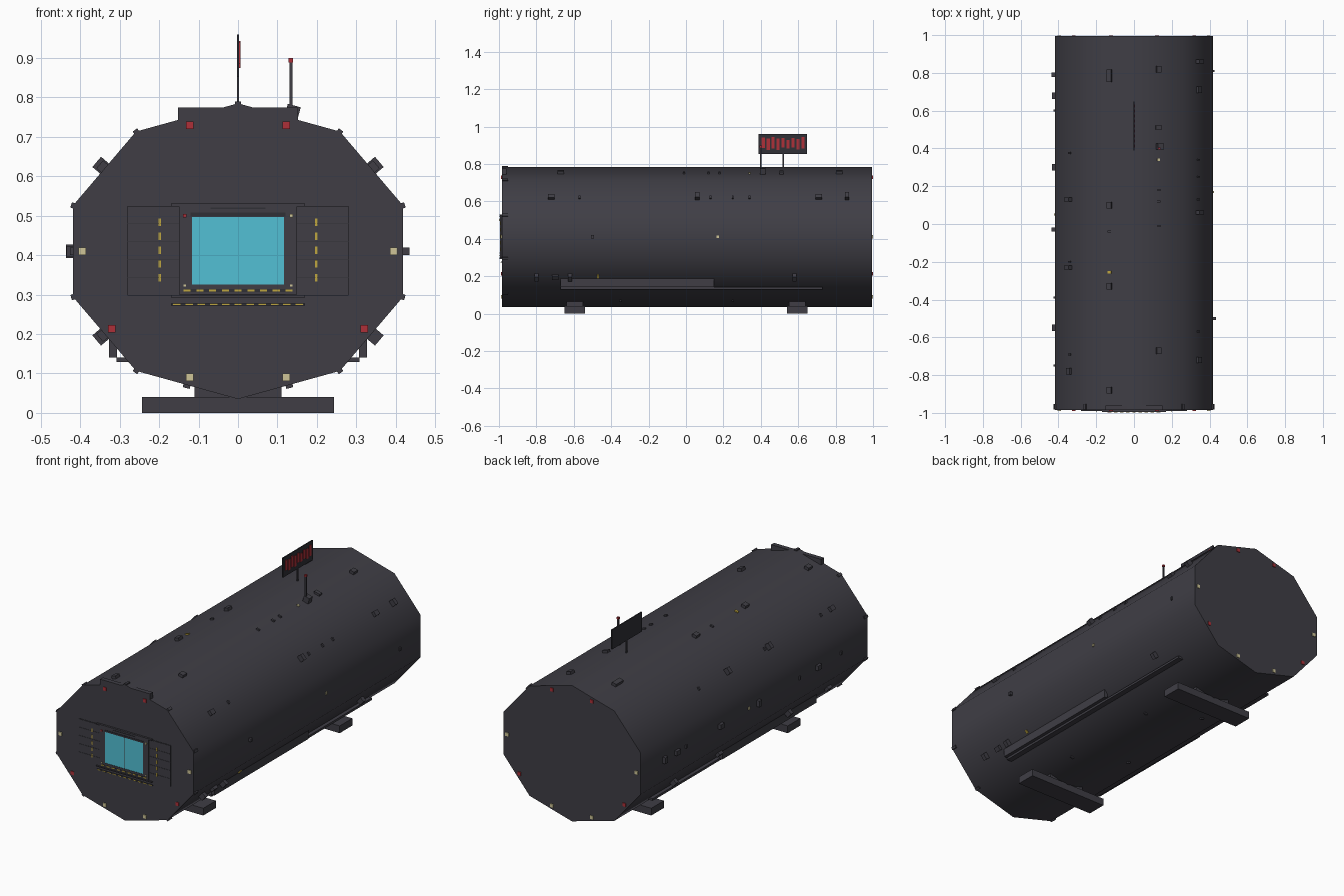
import bpy, bmesh, math
from mathutils import Matrix, Vector

if "Cube" in bpy.data.objects:
    bpy.data.objects.remove(bpy.data.objects["Cube"])


def material(name, r, g, b):
    m = bpy.data.materials.new(name)
    m.diffuse_color = (r, g, b, 1)
    m.use_nodes = True
    m.node_tree.nodes["Principled BSDF"].inputs["Base Color"].default_value = m.diffuse_color
    return m


HULL = material("charcoal hull", 0.050, 0.048, 0.060)
DARK = material("dark trim", 0.030, 0.029, 0.037)
CYAN = material("cyan glow", 0.085, 0.53, 0.66)
RED = material("red light", 0.42, 0.03, 0.04)
CREAM = material("cream light", 0.62, 0.56, 0.31)
YELLOW = material("yellow marking", 0.52, 0.38, 0.05)

RX, RZ, CZ = 0.44, 0.375, 0.41
Y0, Y1 = -0.985, 0.995


def corner(k):
    a = k * math.pi / 5
    return Vector((RX * math.sin(a), 0, CZ + RZ * math.cos(a)))


def add_box(bm, c, s, tilt=0.0):
    bmesh.ops.create_cube(bm, size=1, matrix=Matrix.Translation(c)
                          @ Matrix.Rotation(tilt, 4, 'Y') @ Matrix.Diagonal((*s, 1)))


def finish(name, bm, mat):
    me = bpy.data.meshes.new(name)
    bm.to_mesh(me)
    bm.free()
    me.materials.append(mat)
    ob = bpy.data.objects.new(name, me)
    bpy.context.collection.objects.link(ob)
    return ob


def boxes(name, mat, items):
    """items: (centre, size[, tilt about y])"""
    bm = bmesh.new()
    for it in items:
        add_box(bm, *it)
    return finish(name, bm, mat)


def span(x0, x1, y0, y1, z0, z1):
    return (((x0 + x1) / 2, (y0 + y1) / 2, (z0 + z1) / 2), (x1 - x0, y1 - y0, z1 - z0))


# ten-sided hull, slightly wider than tall
bm = bmesh.new()
rings = [[bm.verts.new(corner(k) + Vector((0, y, 0))) for k in range(10)] for y in (Y0, Y1)]
for k in range(10):
    j = (k + 1) % 10
    bm.faces.new((rings[0][k], rings[0][j], rings[1][j], rings[1][k]))
bm.faces.new(rings[0])
bm.faces.new(rings[1])
bmesh.ops.recalc_face_normals(bm, faces=bm.faces)
hull = finish("hull", bm, HULL)
bpy.context.view_layer.objects.active = hull
hull.select_set(True)
bpy.ops.object.shade_smooth_by_angle(angle=math.radians(50))

# feet and their stems
boxes("feet", HULL, [span(-.243, .243, y - .055, y + .055, 0, .04) for y in (-.595, .595)])
boxes("foot_stems", HULL, [span(-.11, .11, y - .045, y + .045, .035, .085) for y in (-.595, .595)])

# side rails and conduit boxes
boxes("side_rails", HULL, [((s * .279, .03, .135), (.058, 1.4, .012)) for s in (-1, 1)])
boxes("conduit_boxes", HULL, [((s * .317, -.26, .167), (.02, .82, .052)) for s in (-1, 1)])

# front roof plate and corner clamps
boxes("front_roof_plate", HULL, [span(-.152, .152, -.985, -.96, .72, .775)])
boxes("corner_clamps", HULL,
      [(corner(k) * 0.995 + Vector((0, -.968, .002)), (.014, .03, .014), k * math.pi / 5)
       for k in range(10) if k != 5])

# running lights around both ends
def end_lights(name, mat, spots):
    boxes(name, mat, [((s * x, y, z), (.019, .006, .019))
                      for x, z in spots for s in (-1, 1) for y in (Y0 - .001, Y1 + .001)])


end_lights("red_end_lights", RED, [(.122, .73), (.32, .213)])
end_lights("cream_end_lights", CREAM, [(.395, .41), (.122, .09)])

# entrance: slatted side panels, frame, glowing window
boxes("door_panels", HULL, [span(min(s * .12, s * .28), max(s * .12, s * .28), -.990, -.98,
                                 .298 + i * .0455, .2985 + i * .0455 + .044)
                            for i in range(5) for s in (-1, 1)])
boxes("door_panel_gaps", DARK, [span(-.28, .28, -.9875, -.98, .298, .525)])
boxes("door_frame", HULL, [span(-.15, -.117, -.994, -.98, .30, .525),
                           span(.117, .15, -.994, -.98, .30, .525),
                           span(-.15, .15, -.994, -.98, .497, .525),
                           span(-.15, .15, -.994, -.98, .30, .325)])
boxes("door_header_and_sill", HULL, [span(-.17, .17, -.996, -.98, .524, .531),
                                     span(-.17, .17, -.996, -.98, .293, .299)])
boxes("door_trim", DARK, [span(-.07, .07, -.996, -.98, .517, .521),
                          span(-.12, .12, -.996, -.98, .498, .508),
                          span(-.135, .135, -.995, -.98, .307, .314),
                          span(-.17, .17, -.989, -.98, .272, .278)])
boxes("glowing_window", CYAN, [span(-.117, .117, -.992, -.98, .325, .497)])
boxes("window_upright_lines", HULL, [span(-.0005, .0005, -.9925, -.98, .325, .497)])

# yellow hazard dashes
dashes = [((s * .198, -.990, .343 + i * .035), (.006, .004, .019)) for i in range(5) for s in (-1, 1)]
dashes += [((-.129 + i * .0323, -.996, .3105), (.018, .003, .005)) for i in range(9)]
dashes += [((-.155 + i * .031, -.989, .275), (.019, .003, .004)) for i in range(11)]
boxes("hazard_dashes", YELLOW, dashes)

# entrance lamps
boxes("door_red_lamp", RED, [((-.135, -.996, .5), (.008, .006, .008))])
boxes("door_cream_lamps", CREAM, [((.135, -.996, .5), (.008, .006, .009)),
                                  ((-.135, -.995, .323), (.006, .005, .006)),
                                  ((.135, -.995, .323), (.006, .005, .006))])

# sign on a pole, red bars on one face only
boxes("sign_board", DARK, [span(-.003, .003, .388, .648, .852, .96)])
boxes("sign_pole", HULL, [span(-.003, .003, .515, .523, .77, .86)])
heights = (.055, .06, .06, .06, .05, .045, .05, .055, .06)
boxes("sign_bars", RED, [((.0045, .413 + i * .0265, .907 + (.006 if i % 2 == 0 else -.002)),
                          (.003, .017, h)) for i, h in enumerate(heights)])

# antenna
boxes("antenna_base", HULL, [((.138, .41, .762), (.034, .03, .036), .27)])
boxes("antenna_mast", HULL, [span(.130, .138, .396, .404, .76, .892)])
boxes("antenna_tip", RED, [span(.128, .140, .394, .406, .889, .9)])

# small fittings on the hull, placed on facet middles: facet 0 is right of the ridge
def fitting(facet, y, width, length, height):
    a, b = corner(facet), corner(facet + 1)
    d = b - a
    n = Vector((-d.z, 0, d.x)).normalized()
    return ((a + b) / 2 + n * (height / 2 - .004) + Vector((0, y, 0)),
            (width, length, height + .008), math.atan2(n.x, n.z))


BIG, MID, SMALL = (.034, .022, .026), (.026, .034, .016), (.018, .010, .008)
layout = {
    0: [(.82, MID), (.51, BIG[:2] + (.012,)), (.18, SMALL), (.12, SMALL), (-.01, SMALL), (-.67, MID)],
    1: [(.86, BIG), (.71, MID), (.34, SMALL), (.25, SMALL), (.13, SMALL), (.06, BIG), (-.57, SMALL), (-.72, MID)],
    2: [(.81, SMALL), (-.5, (.018, .014, .016))],
    3: [(-.8, BIG), (-.7, MID), (-.62, BIG), (.58, BIG)],
    4: [(-.35, SMALL), (.25, SMALL)],
    5: [(.4, SMALL), (-.2, SMALL)],
    6: [(.6, BIG), (.2, MID), (-.4, BIG), (-.75, MID)],
    7: [(.79, BIG[:2] + (.018,)), (.68, MID), (.6, SMALL), (.3, MID), (-.03, BIG[:2] + (.018,)),
        (-.39, SMALL), (-.55, MID), (-.75, SMALL)],
    8: [(.375, SMALL), (.13, BIG), (-.2, SMALL), (-.23, BIG), (-.69, SMALL), (-.78, MID)],
    9: [(.8, MID), (.77, MID), (.1, MID), (-.04, SMALL), (-.33, MID), (-.88, MID)],
}
boxes("hull_fittings", HULL, [fitting(f, y, *s) for f, row in layout.items() for y, s in row])
boxes("hull_cream_lamps", CREAM, [fitting(f, y, .014, .012, .006) for f, y in ((0, .34), (2, .17), (7, .05))])
boxes("hull_yellow_lamps", YELLOW, [fitting(f, y, .02, .012, .006) for f, y in ((9, -.255), (3, -.47))])

for ob in bpy.data.objects:
    ob.select_set(False)
